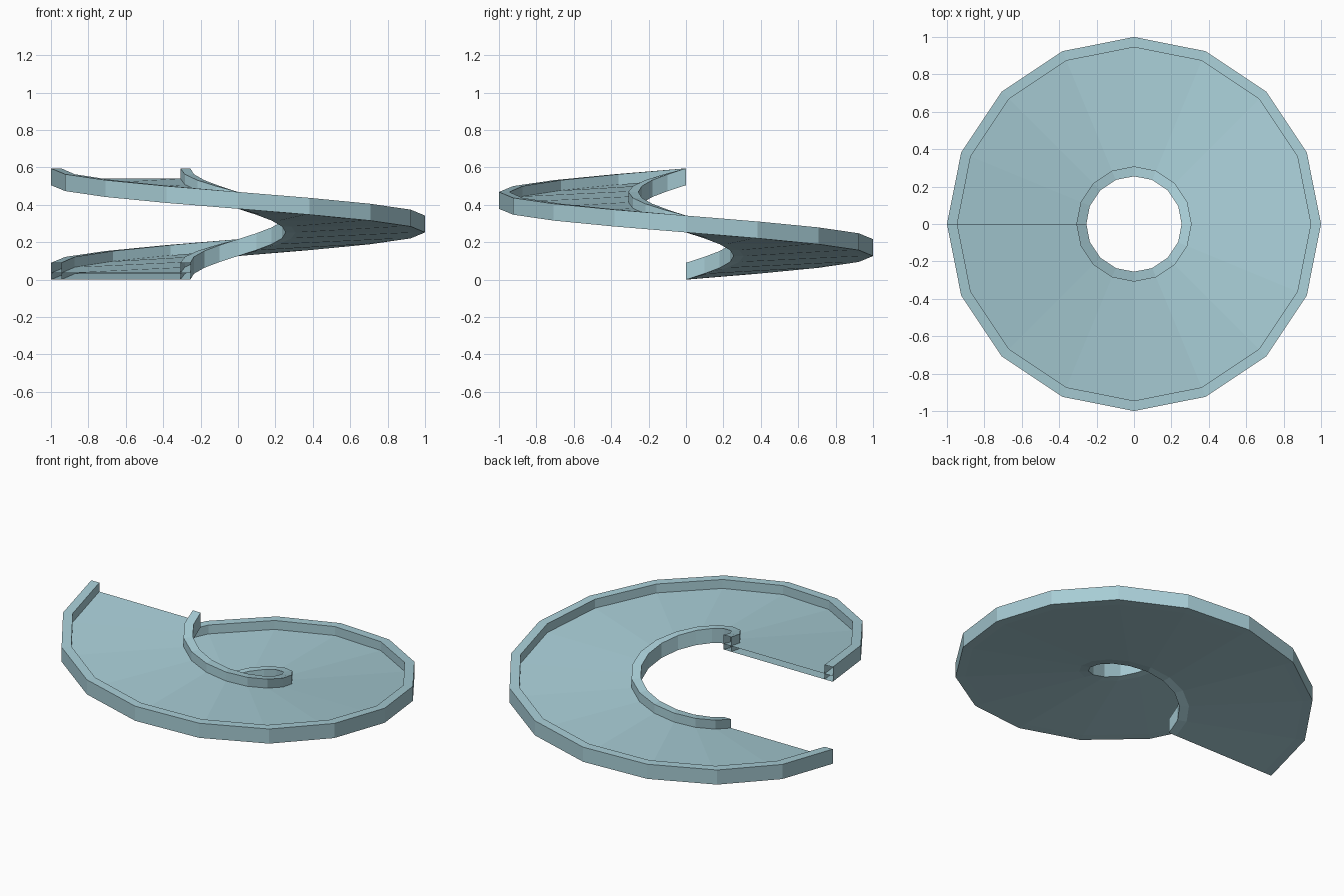
import bpy
import bmesh
from math import tau
from mathutils import Vector

cube = bpy.data.objects.get("Cube")
if cube:
    bpy.data.objects.remove(cube, do_unlink=True)

STEPS = 16
RISE = 0.505
OUTER, OUTER_IN = 1.0, 0.945
INNER, INNER_OUT = 0.255, 0.308
FLOOR, WALL = 0.035, 0.09


def make_material(name, color):
    mat = bpy.data.materials.new(name)
    mat.use_nodes = True
    mat.diffuse_color = color
    mat.node_tree.nodes["Principled BSDF"].inputs["Base Color"].default_value = color
    return mat


def sweep(name, points, closed, mat):
    """Sweep a (radius, height) profile through one climbing clockwise turn."""
    bm = bmesh.new()
    verts = [bm.verts.new((-r, 0, z)) for r, z in points]
    pairs = list(zip(verts, verts[1:]))
    if closed:
        pairs.append((verts[-1], verts[0]))
    edges = [bm.edges.new(p) for p in pairs]
    bmesh.ops.spin(bm, geom=verts + edges, cent=(0, 0, 0), axis=(0, 0, -1),
                   dvec=Vector((0, 0, RISE / STEPS)), angle=tau,
                   steps=STEPS, use_merge=False)
    bmesh.ops.recalc_face_normals(bm, faces=bm.faces)
    mesh = bpy.data.meshes.new(name)
    bm.to_mesh(mesh)
    bm.free()
    mesh.materials.append(mat)
    obj = bpy.data.objects.new(name, mesh)
    bpy.context.collection.objects.link(obj)
    return obj


teal = make_material("pale_teal", (0.39, 0.61, 0.67, 1))

# Channel-shaped ramp: floor with a raised kerb on each side, open at both ends
channel = [(OUTER, 0), (OUTER, WALL), (OUTER_IN, WALL), (OUTER_IN, FLOOR),
           (INNER_OUT, FLOOR), (INNER_OUT, WALL), (INNER, WALL), (INNER, 0),
           (INNER_OUT, 0), (OUTER_IN, 0)]
sweep("spiral_ramp", channel, True, teal)

# Dividers inside the hollow kerbs, seen at the open ends
for name, wall, side in (("outer_kerb_divider", OUTER, OUTER_IN),
                         ("inner_kerb_divider", INNER, INNER_OUT)):
    sweep(name, [(wall, FLOOR), (side, FLOOR), (side, 0)], False, teal)
